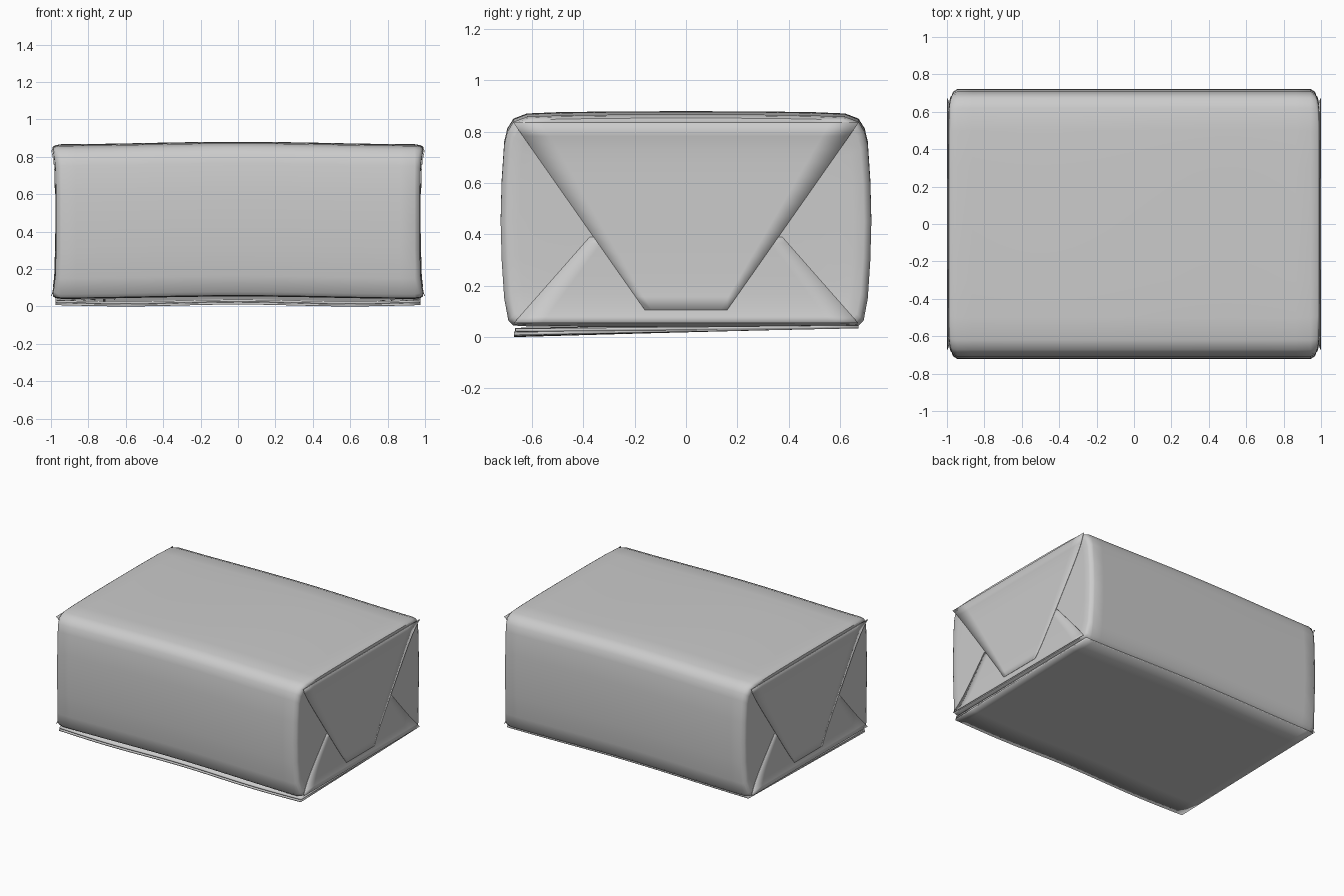
import bpy, bmesh, math

if "Cube" in bpy.data.objects:
    bpy.data.objects.remove(bpy.data.objects["Cube"])

MID = 0.45
# Half cross-section of the parcel (y, z), bottom centre to top centre
HALF = [(0, .040), (.4, .040), (.62, .042), (.672, .045), (.692, .065),
        (.708, .15), (.718, .30), (.722, .45), (.718, .60), (.708, .75),
        (.696, .80), (.672, .838), (.62, .858), (.5, .863), (.3, .866), (0, .867)]
PROFILE = HALF + [(-y, z) for y, z in HALF[-2:0:-1]]


def arch(x):
    return 0.013 * (1 + math.cos(math.pi * x)) / 2


def end_x(z):
    return 0.974 + 0.024 * min(1, abs((z - MID) / 0.40)) ** 6


def make(name, bm, angle=40):
    bmesh.ops.recalc_face_normals(bm, faces=bm.faces)
    me = bpy.data.meshes.new(name)
    bm.to_mesh(me)
    bm.free()
    ob = bpy.data.objects.new(name, me)
    bpy.context.collection.objects.link(ob)
    bpy.ops.object.select_all(action='DESELECT')
    ob.select_set(True)
    bpy.context.view_layer.objects.active = ob
    bpy.ops.object.shade_smooth_by_angle(angle=math.radians(angle))
    return ob


def grid(bm, rows, closed=False):
    vs = [[bm.verts.new(p) for p in r] for r in rows]
    for a, b in zip(vs, vs[1:]):
        n = len(a)
        for i in range(n if closed else n - 1):
            j = (i + 1) % n
            bm.faces.new((a[i], a[j], b[j], b[i]))
    return vs


def inset(k):
    return [(y * (1 - k / .72), MID + (z - MID) * (1 - k / .42)) for y, z in PROFILE]


# Wrapped body: arched loft with soft, pinched ends
bm = bmesh.new()


def end_rings(s):
    rings = []
    for depth, k in ((.022, .005), (.008, .014), (.001, .028)):
        rings.append([(s * (end_x(z) - depth), y, z) for y, z in inset(k)])
    for f in (.94, .87, .75, .5, .2):
        rings.append([(s * end_x(MID + (z - MID) * f), y * f, MID + (z - MID) * f)
                      for y, z in inset(.028)])
    return rings


middle = [[(x, y, z + arch(x)) for y, z in PROFILE]
          for x in [-.945 + 1.89 * i / 24 for i in range(25)]]
rings = grid(bm, end_rings(-1)[::-1] + middle + end_rings(1), closed=True)
bm.faces.new(rings[0])
bm.faces.new(rings[-1])
make("wrapped_body", bm)


# Folded paper flaps on each end
def flap(name, side, z0, w0, z1, w1, lift):
    bm = bmesh.new()
    rows = []
    for i in range(15):
        t = i / 14
        z, w = z0 + (z1 - z0) * t, w0 + (w1 - w0) * t
        rows.append([(side * (end_x(z) + lift), w * (j / 6 - 1), z) for j in range(13)])
    grid(bm, rows)
    ob = make(name, bm, 30)
    m = ob.modifiers.new("paper", 'SOLIDIFY')
    m.thickness = 0.003
    m.offset = 0


for side, label in ((-1, "left"), (1, "right")):
    flap(label + "_lower_flap", side, .055, .67, .39, .375, .0015)
    flap(label + "_upper_flap", side, .835, .672, .105, .16, .0040)


# Overlapping paper on the underside, loose along the front edge
def under_sheet(name, front_lift, y0):
    bm = bmesh.new()
    rows = []
    for i in range(33):
        x = -.975 + 1.95 * i / 32
        zf = .011 + front_lift + .005 * math.cos(2 * math.pi * x / 1.2)
        zb = .040 + arch(x)
        rows.append([(x, y0 + (.672 - y0) * j / 8, zf + (zb - zf) * j / 8)
                     for j in range(9)])
    grid(bm, rows)
    ob = make(name, bm, 30)
    m = ob.modifiers.new("paper", 'SOLIDIFY')
    m.thickness = 0.012
    m.offset = 0


under_sheet("bottom_overlap", 0, -.67)
under_sheet("bottom_inner_layer", .014, -.665)
